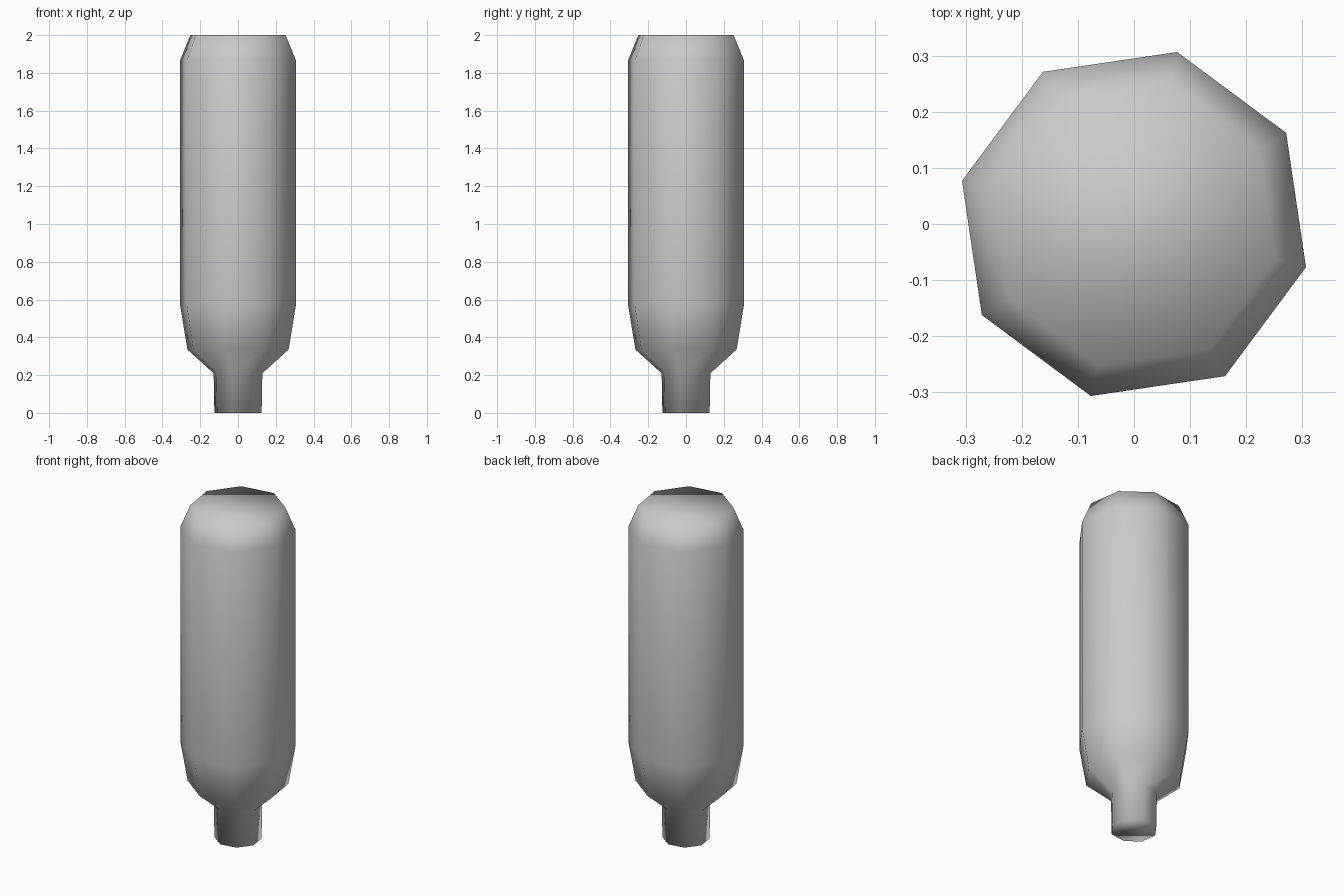
import bpy, bmesh
from math import cos, sin, radians, tau

cube = bpy.data.objects.get("Cube")
if cube:
    bpy.data.objects.remove(cube)

SIDES = 8
TWIST = radians(30.9)

# Radius and height from the foot of the neck to the flat top
PROFILE = [(0.129, 0), (0.133, 0.21), (0.276, 0.335),
           (0.316, 0.57), (0.316, 1.867), (0.26, 2)]

# Plain grey finish
grey = bpy.data.materials.new("grey")
grey.use_nodes = True
color = (0.6, 0.6, 0.6, 1)
grey.diffuse_color = color
grey.node_tree.nodes["Principled BSDF"].inputs["Base Color"].default_value = color


def lathe(name, profile, material):
    """Stack rings of a faceted profile and close both ends."""
    bm = bmesh.new()
    rings = []
    for r, z in profile:
        angles = [TWIST + tau * i / SIDES for i in range(SIDES)]
        rings.append([bm.verts.new((r * cos(a), r * sin(a), z)) for a in angles])
    for low, high in zip(rings, rings[1:]):
        for i in range(SIDES):
            j = (i + 1) % SIDES
            bm.faces.new((low[i], low[j], high[j], high[i]))
    bm.faces.new(rings[0][::-1])
    bm.faces.new(rings[-1])
    for face in bm.faces:
        face.smooth = True
    mesh = bpy.data.meshes.new(name)
    bm.to_mesh(mesh)
    bm.free()
    mesh.materials.append(material)
    obj = bpy.data.objects.new(name, mesh)
    bpy.context.collection.objects.link(obj)
    return obj


# Rounded body with its narrow neck below
lathe("capsule_body", PROFILE, grey)
